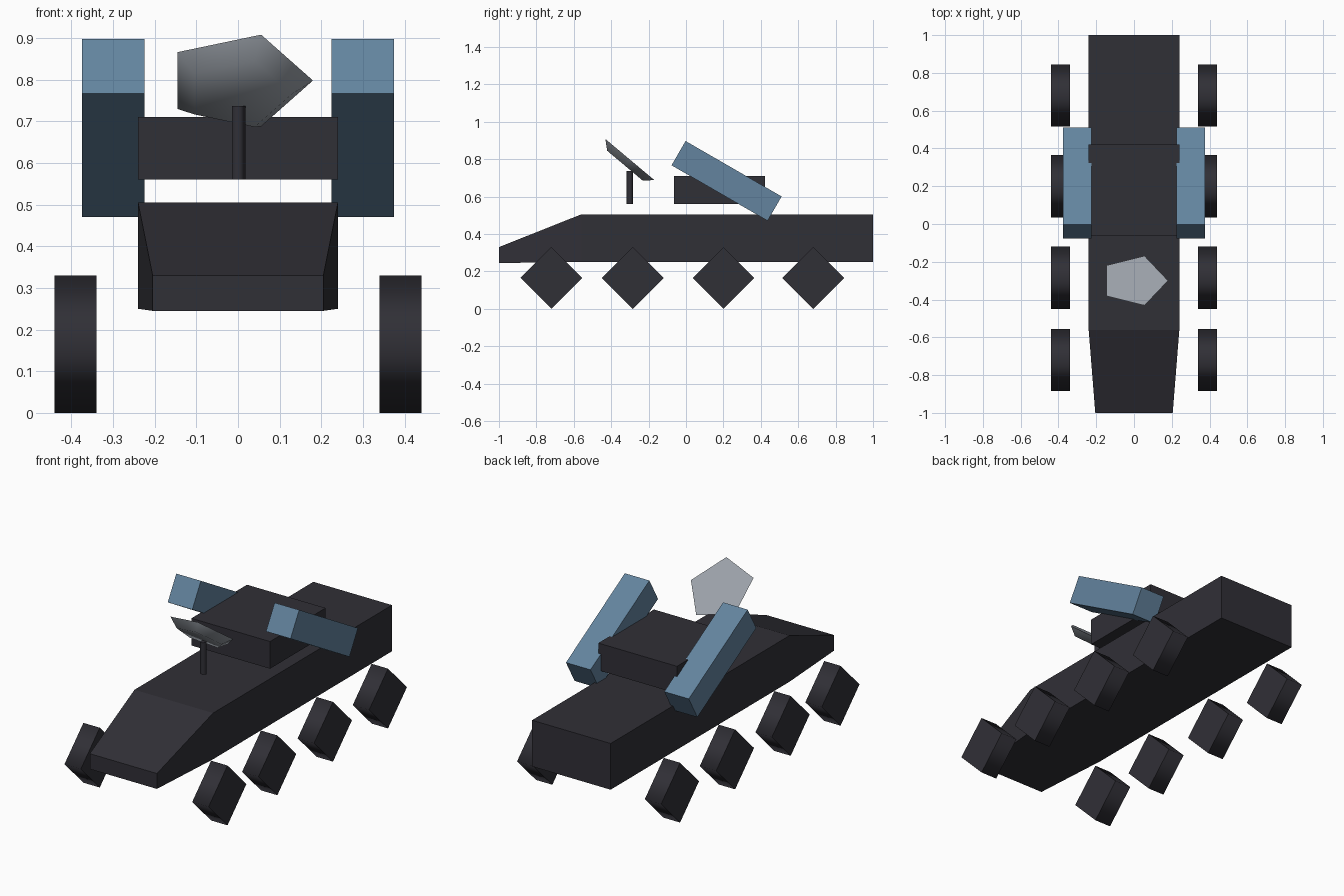
import bpy, bmesh
from math import sin, cos, tau, radians
from mathutils import Matrix, Vector

cube = bpy.data.objects.get("Cube")
if cube:
    bpy.data.objects.remove(cube, do_unlink=True)


def material(name, rgb):
    mat = bpy.data.materials.new(name)
    mat.use_nodes = True
    mat.diffuse_color = (*rgb, 1)
    mat.node_tree.nodes["Principled BSDF"].inputs["Base Color"].default_value = (*rgb, 1)
    return mat


DARK = material("charcoal", (0.03, 0.029, 0.037))
BLUE = material("steel_blue", (0.125, 0.23, 0.345))
GREY = material("light_grey", (0.33, 0.36, 0.4))


def finish(bm, name, mat, matrix=Matrix()):
    bmesh.ops.transform(bm, matrix=matrix, verts=bm.verts)
    bmesh.ops.recalc_face_normals(bm, faces=bm.faces)
    mesh = bpy.data.meshes.new(name)
    bm.to_mesh(mesh)
    bm.free()
    mesh.materials.append(mat)
    obj = bpy.data.objects.new(name, mesh)
    bpy.context.collection.objects.link(obj)
    return obj


def loft(rings):
    """Skin closed rings of points and cap both ends."""
    bm = bmesh.new()
    rows = [[bm.verts.new(p) for p in ring] for ring in rings]
    n = len(rows[0])
    for a, b in zip(rows, rows[1:]):
        for i in range(n):
            j = (i + 1) % n
            bm.faces.new((a[i], a[j], b[j], b[i]))
    caps = [bm.faces.new(rows[0]), bm.faces.new(rows[-1])]
    return bm, caps


def box(name, size, centre, mat, tilt=0):
    bm = bmesh.new()
    bmesh.ops.create_cube(bm, size=1)
    m = Matrix.Translation(centre) @ Matrix.Rotation(radians(tilt), 4, "X")
    return finish(bm, name, mat, m @ Matrix.Diagonal((*size, 1)))


def prism(name, sides, r_low, r_high, z_low, z_high, mat, matrix, sharp_base=True):
    """Smooth-sided low-poly cone section with crisp cap edges."""
    bm, caps = loft([[(r * cos(tau * i / sides), r * sin(tau * i / sides), z)
                      for i in range(sides)]
                     for r, z in ((r_low, z_low), (r_high, z_high))])
    for face in bm.faces:
        face.smooth = True
    for cap in (caps if sharp_base else caps[1:]):
        for edge in cap.edges:
            edge.smooth = False
    return finish(bm, name, mat, matrix)


# Hull: tail, shoulder and narrowed nose sections
sections = [(1, 0.24, 0.25, 0.505), (-0.56, 0.24, 0.25, 0.505), (-1, 0.205, 0.245, 0.33)]
hull, _ = loft([[(-w, y, lo), (w, y, lo), (w, y, hi), (-w, y, hi)]
                for y, w, lo, hi in sections])
finish(hull, "hull", DARK)

# Turret floating above the deck
box("turret", (0.48, 0.485, 0.15), (0, 0.179, 0.635), DARK)

# Tilted launcher boxes and four-sided wheels on each side
for side, s in (("left", 1), ("right", -1)):
    box("launcher_" + side, (0.15, 0.593, 0.15), (s * 0.3, 0.217, 0.684), BLUE, -30)
    for i, y in enumerate((-0.72, -0.285, 0.2, 0.68)):
        m = Matrix.Translation((s * 0.39, y, 0.165)) @ Matrix.Rotation(radians(90), 4, "Y")
        prism(f"wheel_{side}_{i + 1}", 4, 0.165, 0.165, -0.05, 0.05, DARK, m)

# Radar mast and tilted dish
prism("radar_mast", 5, 0.018, 0.018, 0.56, 0.737, DARK, Matrix.Translation((0, -0.3, 0)))
dish_place = Matrix.Translation((0, -0.3, 0.798)) @ Matrix.Rotation(radians(-40), 4, "X")
prism("radar_dish", 5, 0.13, 0.18, -0.042, 0, GREY, dish_place, sharp_base=False)
